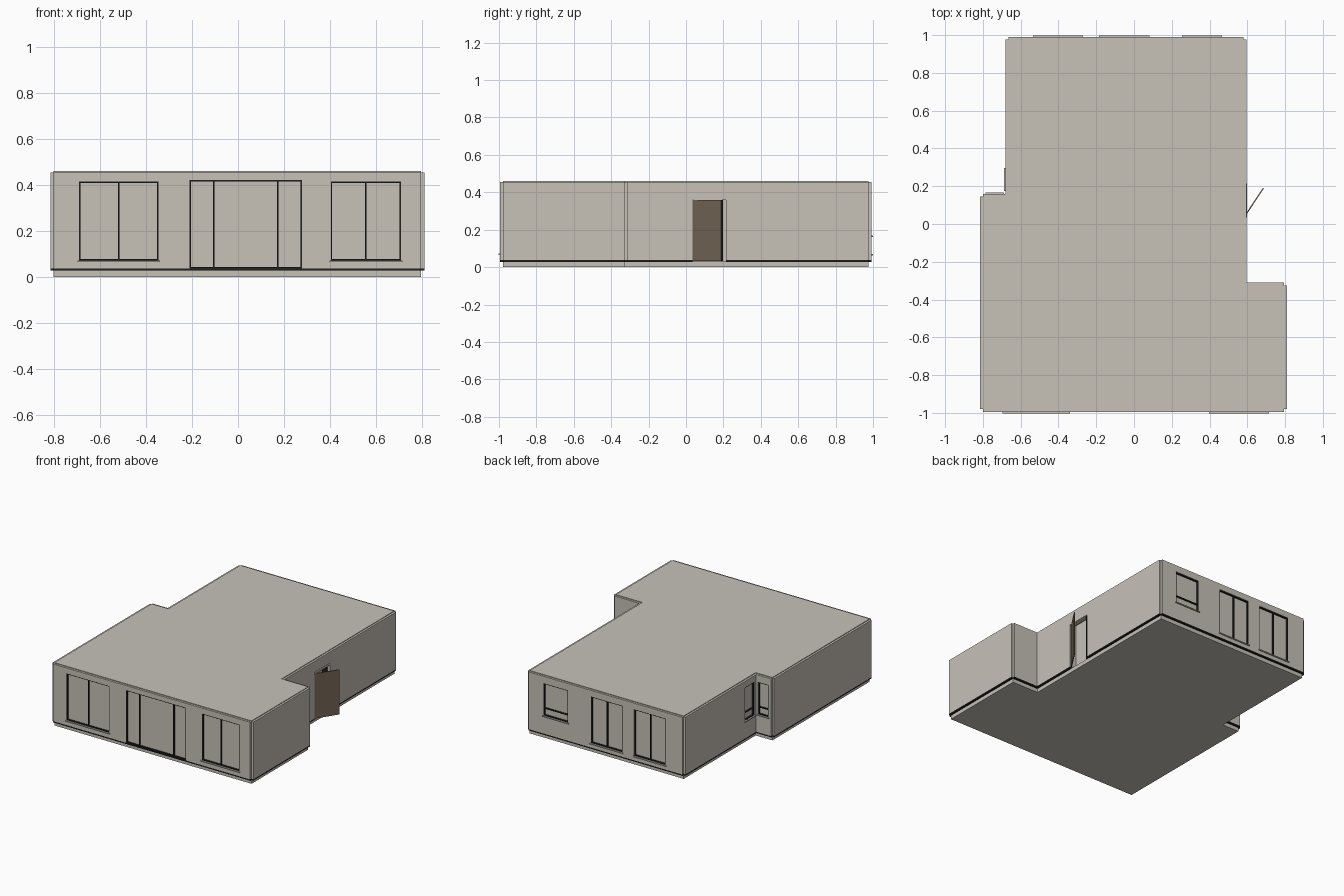
import bpy, bmesh, math
from mathutils import Matrix, Vector

if "Cube" in bpy.data.objects:
    bpy.data.objects.remove(bpy.data.objects["Cube"])


def material(name, rgb):
    m = bpy.data.materials.new(name)
    m.diffuse_color = (*rgb, 1)
    m.use_nodes = True
    m.node_tree.nodes["Principled BSDF"].inputs["Base Color"].default_value = m.diffuse_color
    return m


PLASTER = material("warm_grey_plaster", (0.57, 0.54, 0.485))
DARK = material("black_metal", (0.015, 0.015, 0.016))
WOOD = material("brown_door", (0.17, 0.127, 0.09))

T = 0.015                      # cladding thickness
Z0, Z1, STRIP = 0.028, 0.455, 0.037


def finish(name, bm, mats, matrix=Matrix()):
    bmesh.ops.recalc_face_normals(bm, faces=bm.faces)
    me = bpy.data.meshes.new(name)
    bm.to_mesh(me)
    bm.free()
    for m in mats:
        me.materials.append(m)
    ob = bpy.data.objects.new(name, me)
    ob.matrix_world = matrix
    bpy.context.collection.objects.link(ob)
    return ob


def add_box(bm, lo, hi):
    lo, hi = Vector(lo), Vector(hi)
    m = Matrix.Translation((lo + hi) / 2) @ Matrix.Diagonal((*(hi - lo), 1))
    bmesh.ops.create_cube(bm, size=1, matrix=m)


def box(name, lo, hi, mat, matrix=Matrix()):
    bm = bmesh.new()
    add_box(bm, lo, hi)
    return finish(name, bm, [mat], matrix)


def cladding(name, length, openings, matrix):
    """Wall panel with rectangular openings and a dark base strip."""
    us = sorted({0, length, *(v for o in openings for v in o[:2])})
    zs = sorted({Z0, STRIP, Z1, *(v for o in openings for v in o[2:4])})
    bm = bmesh.new()
    for a, b in zip(us, us[1:]):
        for c, d in zip(zs, zs[1:]):
            mu, mz = (a + b) / 2, (c + d) / 2
            if any(o[0] < mu < o[1] and o[2] < mz < o[3] for o in openings):
                continue
            f = bm.faces.new([bm.verts.new((u, 0, z)) for u, z in
                              ((a, c), (b, c), (b, d), (a, d))])
            f.material_index = 1 if mz < STRIP else 0
    bmesh.ops.remove_doubles(bm, verts=bm.verts, dist=1e-5)
    r = bmesh.ops.extrude_face_region(bm, geom=bm.faces[:], use_keep_orig=True)
    bmesh.ops.translate(bm, vec=(0, -T, 0),
                        verts=[g for g in r["geom"] if isinstance(g, bmesh.types.BMVert)])
    finish(name, bm, [PLASTER, DARK], matrix)


def window_frame(name, o, matrix):
    """Slim dark frame with mullions and rails, plus a sill."""
    a, b, c, d, mullions, rails, sill = o
    w, y0, y1 = 0.006, -0.012, 0
    bm = bmesh.new()
    for u in (a + w / 2, b - w / 2, *mullions):
        add_box(bm, (u - w / 2, y0, c), (u + w / 2, y1, d))
    for z in (c + w / 2, d - w / 2, *rails):
        add_box(bm, (a, y0, z - w / 2), (b, y1, z + w / 2))
    finish(name, bm, [DARK], matrix)
    if sill:
        box(name + "_sill", (a - 0.006, -T - 0.008, c - 0.007),
            (b + 0.006, 0, c), PLASTER, matrix)


# Solid core: base, roof and window panes
CORE = [(-0.8, -0.979), (0.795, -0.979), (0.795, -0.325), (0.58, -0.325),
        (0.58, 0.976), (-0.665, 0.976), (-0.665, 0.145), (-0.8, 0.145)]
bm = bmesh.new()
face = bm.faces.new([bm.verts.new((x, y, 0)) for x, y in CORE])
r = bmesh.ops.extrude_face_region(bm, geom=[face], use_keep_orig=True)
bmesh.ops.translate(bm, vec=(0, 0, 0.46),
                    verts=[g for g in r["geom"] if isinstance(g, bmesh.types.BMVert)])
core = finish("house_core", bm, [PLASTER])

# Side door recess
cutter = box("door_recess_cutter", (0.54, 0.035, 0.03), (0.7, 0.215, 0.375), PLASTER)
cutter.hide_render = True
cutter.hide_set(True)
mod = core.modifiers.new("door_recess", "BOOLEAN")
mod.operation, mod.object, mod.solver = "DIFFERENCE", cutter, "EXACT"

# Openings per wall: start, end, bottom, top, mullions, rails, sill (world coordinates)
WALLS = [
    ("front_wall", [(-0.69, -0.345, 0.073, 0.415, [-0.517], [], True),
                    (-0.21, 0.277, 0.037, 0.422, [-0.105, 0.173], [], False),
                    (0.403, 0.708, 0.073, 0.415, [0.555], [], True)]),
    ("right_front_wall", []),
    ("right_step_wall", []),
    ("right_wall", [(0.035, 0.215, Z0, 0.375, None, None, False)]),
    ("back_wall", [(0.46, 0.26, 0.168, 0.405, [], [0.222], True),
                   (0.075, -0.18, 0.07, 0.41, [-0.053], [], True),
                   (-0.275, -0.53, 0.07, 0.41, [-0.402], [], True)]),
    ("left_back_wall", [(0.29, 0.18, 0.165, 0.41, [], [0.222], True)]),
    ("left_step_wall", [(-0.695, -0.78, 0.168, 0.405, [], [0.222], True)]),
    ("left_wall", []),
]
for i, (name, openings) in enumerate(WALLS):
    p, q = Vector(CORE[i]), Vector(CORE[(i + 1) % 8])
    u = (q - p).normalized()
    m = Matrix(((u.x, -u.y, 0, p.x), (u.y, u.x, 0, p.y), (0, 0, 1, 0), (0, 0, 0, 1)))
    axis = 0 if abs(u.x) > 0.5 else 1
    along = lambda v: abs(v - p[axis])
    local = [(along(a), along(b), c, d, mu and [along(v) for v in mu], ra, s)
             for a, b, c, d, mu, ra, s in openings]
    cladding(name, (q - p).length, local, m)
    for k, o in enumerate(local):
        if o[4] is not None:
            window_frame(f"{name}_window_{k + 1}", o, m)

# Side door: lintel, jamb and open leaf
box("door_lintel", (0.56, 0.035, 0.36), (0.597, 0.215, 0.375), PLASTER)
box("door_jamb", (0.545, 0.19, 0.03), (0.585, 0.198, 0.36), DARK)
leaf = Matrix.Translation((0.584, 0.037, 0)) @ Matrix.Rotation(math.atan2(0.153, 0.101), 4, "Z")
box("door_leaf", (0, -0.003, 0.032), (0.183, 0.003, 0.36), WOOD, leaf)
